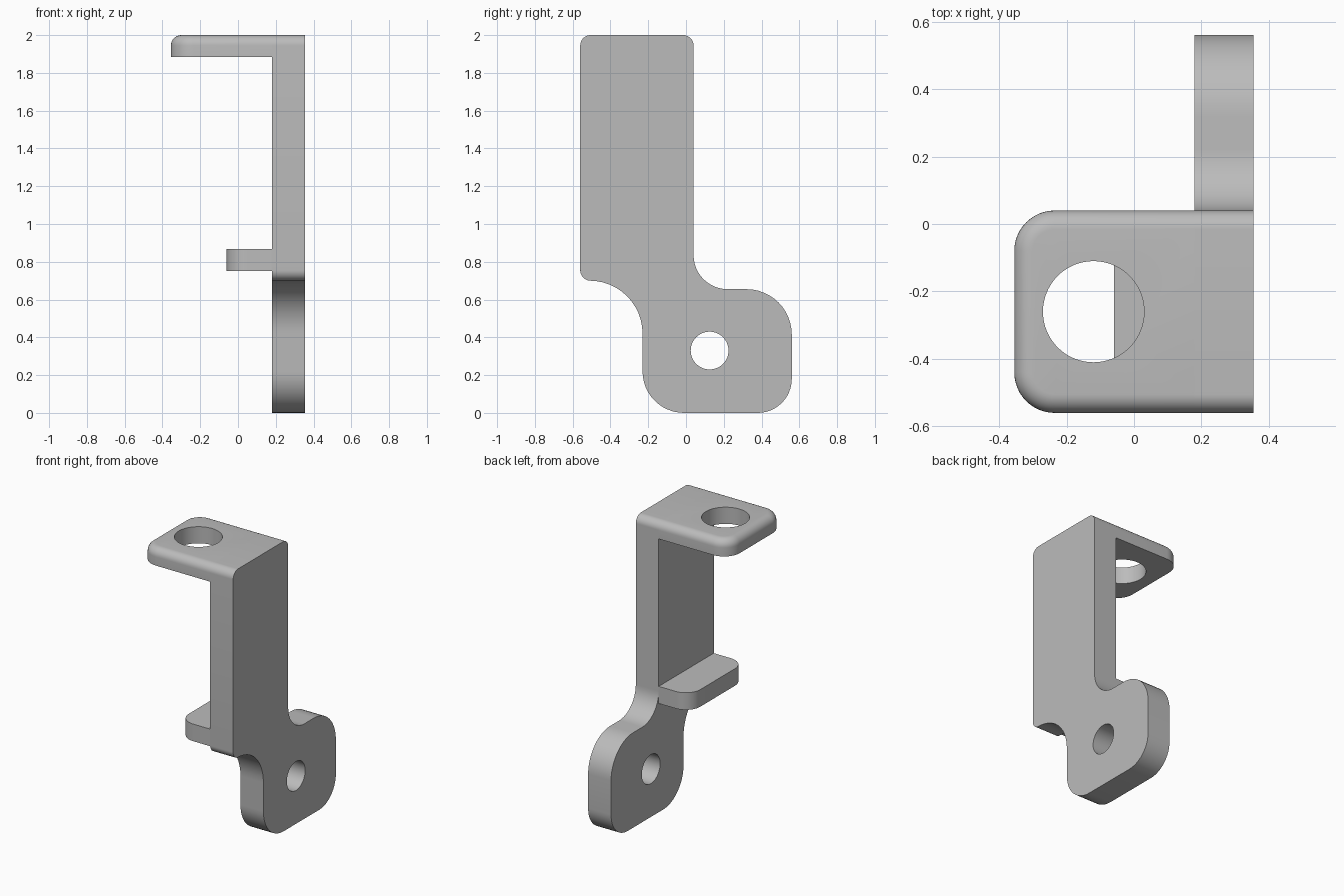
import bpy, bmesh, math
from mathutils import Vector, Matrix

cube = bpy.data.objects.get("Cube")
if cube:
    bpy.data.objects.remove(cube, do_unlink=True)

grey = bpy.data.materials.new("bracket grey")
grey.use_nodes = True
colour = (0.5, 0.5, 0.5, 1)
grey.diffuse_color = colour
grey.node_tree.nodes["Principled BSDF"].inputs["Base Color"].default_value = colour


def rounded(corners, steps=12):
    """Outline from (u, v, radius) corners, each replaced by a tangent arc."""
    points = []
    for i, (u, v, r) in enumerate(corners):
        p = Vector((u, v))
        if r == 0:
            points.append(p)
            continue
        a = (Vector(corners[i - 1][:2]) - p).normalized()
        b = (Vector(corners[(i + 1) % len(corners)][:2]) - p).normalized()
        # All corners are square, so the arc centre lies on both offsets
        for k in range(steps + 1):
            t = math.pi / 2 * k / steps
            points.append(p + a * r * (1 - math.sin(t)) + b * r * (1 - math.cos(t)))
    return points


def prism(name, outline, place, push, top_round=0):
    """Extrude an outline by push; optionally round the far rim except at the +x end."""
    bm = bmesh.new()
    base = bm.faces.new([bm.verts.new(place(p)) for p in outline])
    result = bmesh.ops.extrude_face_region(bm, geom=[base], use_keep_orig=True)
    moved = [g for g in result["geom"] if isinstance(g, bmesh.types.BMVert)]
    bmesh.ops.translate(bm, verts=moved, vec=push)
    bmesh.ops.recalc_face_normals(bm, faces=bm.faces)
    if top_round:
        far_x = max(v.co.x for v in bm.verts)
        rim = [e for e in bm.edges
               if all(v in moved for v in e.verts)
               and min(v.co.x for v in e.verts) < far_x - 0.001]
        bmesh.ops.bevel(bm, geom=rim, offset=top_round, segments=8,
                        profile=0.5, affect='EDGES', clamp_overlap=False)
    mesh = bpy.data.meshes.new(name)
    bm.to_mesh(mesh)
    bm.free()
    mesh.materials.append(grey)
    obj = bpy.data.objects.new(name, mesh)
    bpy.context.collection.objects.link(obj)
    return obj


def activate(obj):
    bpy.ops.object.select_all(action='DESELECT')
    obj.select_set(True)
    bpy.context.view_layer.objects.active = obj


def drill(obj, centre, radius, rotation=(0, 0, 0)):
    bpy.ops.mesh.primitive_cylinder_add(vertices=64, radius=radius, depth=0.5,
                                        location=centre, rotation=rotation)
    cutter = bpy.context.object
    cutter.data.materials.append(grey)
    activate(obj)
    mod = obj.modifiers.new("hole", 'BOOLEAN')
    mod.operation = 'DIFFERENCE'
    mod.solver = 'EXACT'
    mod.object = cutter
    bpy.ops.object.modifier_apply(modifier=mod.name)
    bpy.data.objects.remove(cutter, do_unlink=True)


FRONT, BACK = -0.56, 0.04       # y range of the upright
INNER, OUTER = 0.18, 0.355      # x range of the upright
EDGE = 0.055                    # small rounding

# Upright plate with the offset mounting lug at its foot
upright = prism("upright_plate", rounded([
    (FRONT, 2, EDGE), (BACK, 2, EDGE),
    (BACK, 0.655, 0.18), (0.56, 0.655, 0.24),
    (0.56, 0, 0.18), (-0.23, 0, 0.22),
    (-0.23, 0.70, 0.28), (FRONT, 0.70, EDGE)]),
    lambda p: (INNER, p.x, p.y), (OUTER - INNER, 0, 0))
drill(upright, (0.27, 0.125, 0.33), 0.10, (0, math.pi / 2, 0))


def tongue(tip, radius):
    return rounded([(INNER, FRONT, 0), (INNER, BACK, 0),
                    (tip, BACK, radius), (tip, FRONT, radius)])


# Top flange with a softened upper rim and a large round opening
flange = prism("top_flange", tongue(-OUTER, 0.12),
               lambda p: (p.x, p.y, 1.885), (0, 0, 0.115), EDGE)
drill(flange, (-0.12, -0.26, 1.94), 0.15)

# Short support shelf
shelf = prism("support_shelf", tongue(-0.06, 0.11),
              lambda p: (p.x, p.y, 0.75), (0, 0, 0.118))

for part in (upright, flange, shelf):
    activate(part)
    bpy.ops.object.shade_smooth_by_angle(angle=math.radians(30))
